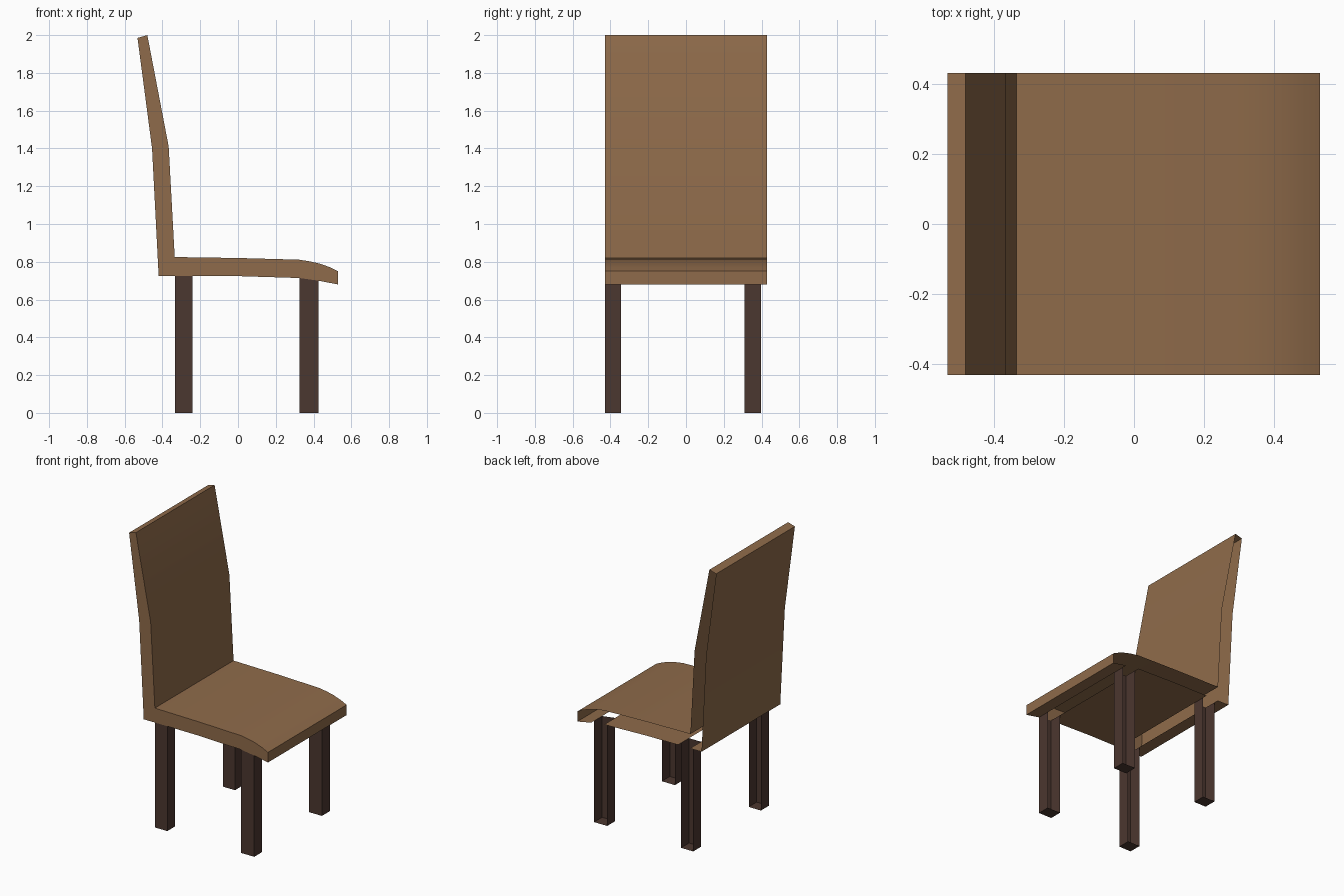
import bpy, bmesh

if "Cube" in bpy.data.objects:
    bpy.data.objects.remove(bpy.data.objects["Cube"])


def material(name, rgb):
    m = bpy.data.materials.new(name)
    m.diffuse_color = (*rgb, 1)
    m.use_nodes = True
    m.node_tree.nodes["Principled BSDF"].inputs["Base Color"].default_value = m.diffuse_color
    return m


TAN = material("tan wood", (0.275, 0.147, 0.069))
DARK = material("dark wood", (0.071, 0.038, 0.029))
Y0, Y1 = -0.43, 0.43


def finish(name, bm, mat, smooth=False):
    me = bpy.data.meshes.new(name)
    bm.to_mesh(me)
    bm.free()
    me.materials.append(mat)
    ob = bpy.data.objects.new(name, me)
    bpy.context.collection.objects.link(ob)
    if smooth:
        bpy.ops.object.select_all(action='DESELECT')
        ob.select_set(True)
        bpy.context.view_layer.objects.active = ob
        bpy.ops.object.shade_smooth_by_angle(angle=0.6)
    return ob


# side profile (x, z), counter-clockwise seen from the front
under = [(-0.42, 0.725), (-0.333, 0.725), (-0.24, 0.725), (0.0, 0.724),
         (0.325, 0.714), (0.425, 0.70), (0.53, 0.68)]
upper = [(0.53, 0.75), (0.485, 0.772), (0.43, 0.791), (0.38, 0.802),
         (0.325, 0.811), (0.0, 0.82), (-0.335, 0.825),
         (-0.367, 1.41), (-0.48, 2.0), (-0.532, 1.985), (-0.455, 1.40)]
profile = under + upper
leg_slots = {1, 4}          # underside strips left open above the legs

# seat and backrest shell: one side panel, open on the hidden +y side
bm = bmesh.new()
near = [bm.verts.new((x, Y0, z)) for x, z in profile]
far = [bm.verts.new((x, Y1, z)) for x, z in profile]
bm.faces.new(near)
n = len(profile)
for i in range(n):
    if i not in leg_slots:
        j = (i + 1) % n
        bm.faces.new((near[j], near[i], far[i], far[j]))
finish("seat_and_backrest", bm, TAN, True)


# legs: box with bottom, open top and open +y side
def leg(name, x0, x1, z0, z1, ya, yb):
    bm = bmesh.new()
    ring = [(x0, yb, z0), (x0, ya, z0), (x1, ya, z1), (x1, yb, z1)]
    low = [bm.verts.new((x, y, 0)) for x, y, z in ring]
    top = [bm.verts.new(p) for p in ring]
    for i in range(3):
        bm.faces.new((low[i], low[i + 1], top[i + 1], top[i]))
    bm.faces.new(low[::-1])
    finish(name, bm, DARK)


for side, ya, yb in (("right", -0.43, -0.343), ("left", 0.31, 0.397)):
    leg("rear_leg_" + side, -0.333, -0.24, 0.725, 0.725, ya, yb)
    leg("front_leg_" + side, 0.325, 0.425, 0.714, 0.70, ya, yb)
